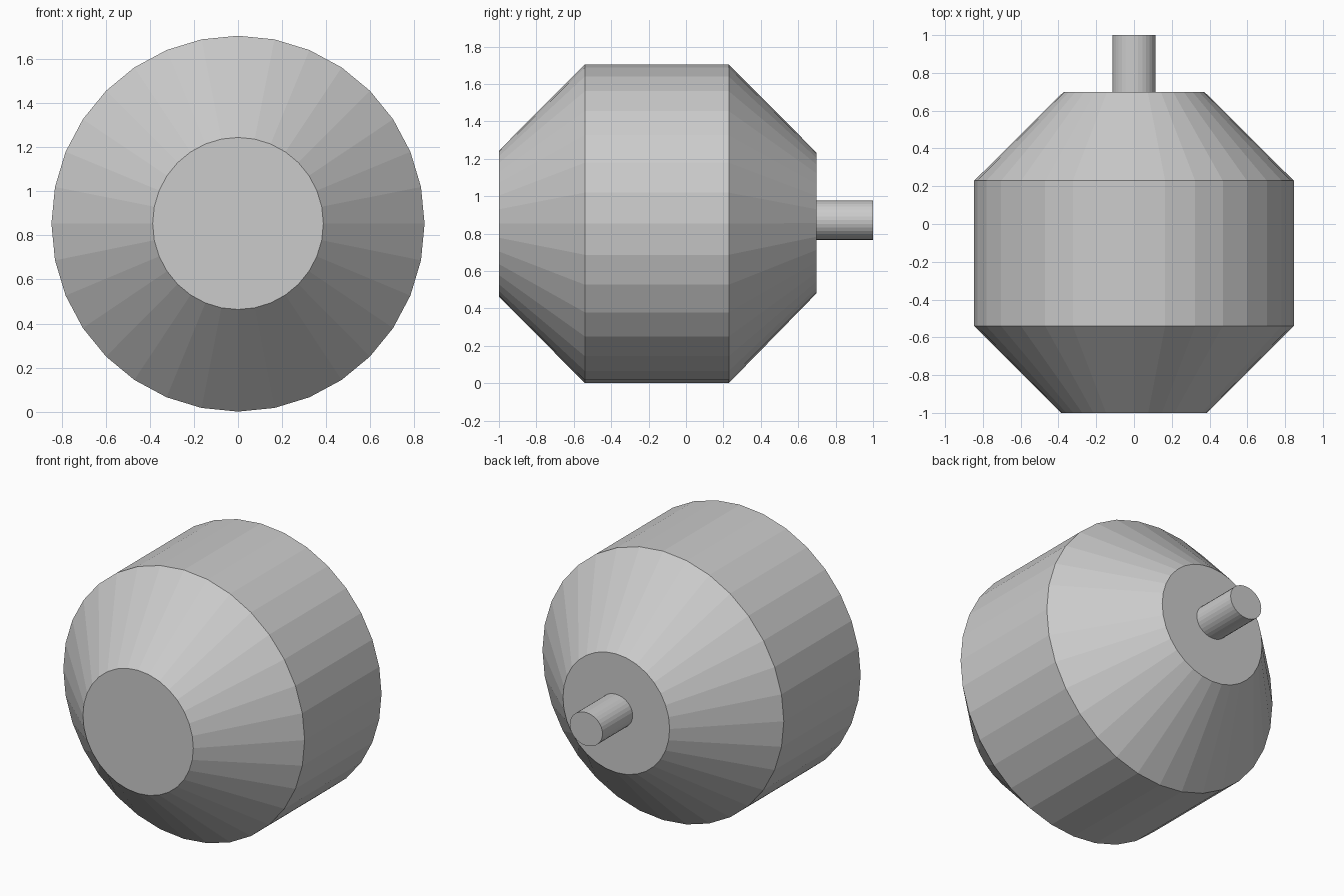
import bpy, bmesh, math

if "Cube" in bpy.data.objects:
    bpy.data.objects.remove(bpy.data.objects["Cube"])

SIDES = 32


def lathe_y(name, rings):
    """Closed flat-faced solid along y; each ring is (y, x radius, z radius, centre z)."""
    bm = bmesh.new()
    loops = []
    for y, rx, rz, cz in rings:
        loops.append([bm.verts.new((rx * math.sin(a), y, cz + rz * math.cos(a)))
                      for a in (2 * math.pi * i / SIDES for i in range(SIDES))])
    for lower, upper in zip(loops, loops[1:]):
        for i in range(SIDES):
            j = (i + 1) % SIDES
            bm.faces.new((lower[i], lower[j], upper[j], upper[i]))
    bm.faces.new(loops[0])
    bm.faces.new(loops[-1])
    bmesh.ops.recalc_face_normals(bm, faces=bm.faces)
    mesh = bpy.data.meshes.new(name)
    bm.to_mesh(mesh)
    bm.free()
    obj = bpy.data.objects.new(name, mesh)
    bpy.context.collection.objects.link(obj)
    return obj


# Drum with tapered ends
lathe_y("drum_body", [
    (-1.0, 0.387, 0.39, 0.854),
    (-0.541, 0.846, 0.852, 0.853),
    (0.229, 0.846, 0.852, 0.853),
    (0.698, 0.374, 0.376, 0.857),
])

# Stub shaft on the back, seated slightly inside the drum
lathe_y("rear_shaft", [
    (0.68, 0.115, 0.105, 0.872),
    (1.0, 0.115, 0.105, 0.872),
])
